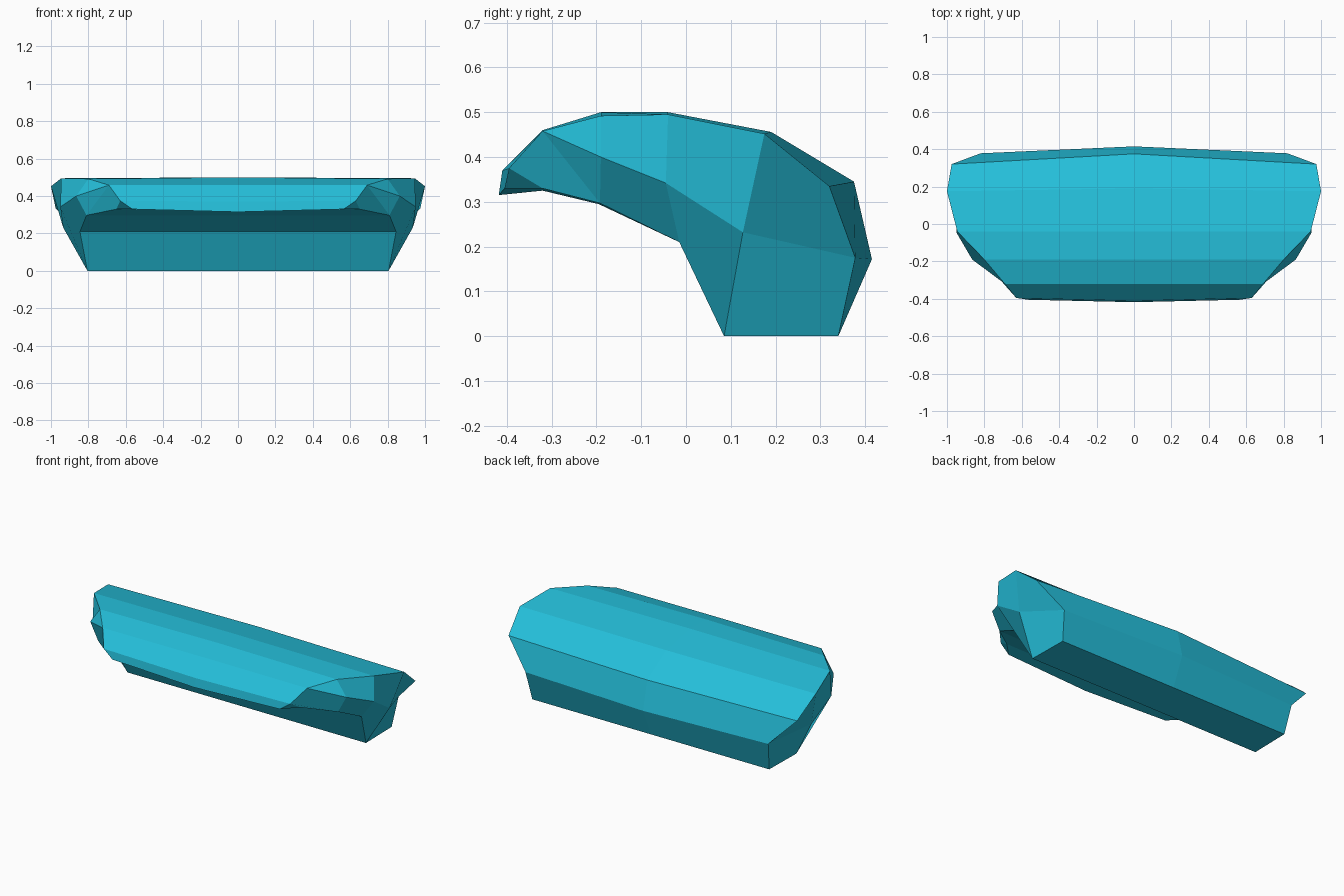
import bpy, bmesh
from mathutils import Matrix

if "Cube" in bpy.data.objects:
    bpy.data.objects.remove(bpy.data.objects["Cube"])

# Cross-section loop: end point (x, y, z) and centre-line point (y, z)
LOOP = [
    ((.805, .085, 0), (.085, 0)),            # 0 bottom front
    ((.845, -.015, .21), (-.015, .21)),
    ((.81, -.192, .297), (-.195, .295)),
    ((.65, -.32, .33), (-.32, .325)),
    ((.565, -.405, .33), (-.418, .315)),     # 4 front lip
    ((.63, -.395, .375), (-.41, .37)),
    ((.69, -.32, .458), (-.32, .46)),
    ((.80, -.19, .492), (-.19, .50)),        # 7 top
    ((.945, -.04, .495), (-.04, .50)),
    ((1.0, .175, .452), (.19, .456)),
    ((.975, .32, .335), (.375, .345)),
    ((.82, .378, .175), (.415, .172)),       # 11 back ridge
    ((.80, .34, 0), (.34, 0)),
]
# Points inside the faceted end, numbered 13 to 15
END = [(.935, .127, .232), (.95, -.045, .342), (.865, -.19, .40)]
A, B, C = 13, 14, 15
END_FACES = [(8, 9, A, B), (9, 10, 11, A), (11, 12, 0, A), (0, 1, B, A),
             (1, 2, C, B), (7, 8, B, C), (6, 7, C), (6, C, 2),
             (5, 6, 2, 3), (3, 4, 5)]

bm = bmesh.new()
ends = [bm.verts.new(e) for e, c in LOOP]
mids = [bm.verts.new((0, *c)) for e, c in LOOP]
caps = ends + [bm.verts.new(p) for p in END]

# Long strips from the centre to the end
n = len(LOOP)
for i in range(n):
    j = (i + 1) % n
    bm.faces.new((mids[i], mids[j], ends[j], ends[i]))
# Faceted end
for f in END_FACES:
    bm.faces.new([caps[k] for k in f])
# Other half
bmesh.ops.mirror(bm, geom=bm.verts[:] + bm.edges[:] + bm.faces[:],
                 matrix=Matrix.Identity(4), merge_dist=.0005, axis='X')
bmesh.ops.remove_doubles(bm, verts=bm.verts[:], dist=.0005)
bmesh.ops.recalc_face_normals(bm, faces=bm.faces[:])

mesh = bpy.data.meshes.new("curved_shell")
bm.to_mesh(mesh)
bm.free()
teal = bpy.data.materials.new("bright teal")
teal.diffuse_color = (.018, .52, .70, 1)
teal.use_nodes = True
teal.node_tree.nodes["Principled BSDF"].inputs["Base Color"].default_value = teal.diffuse_color
mesh.materials.append(teal)
bpy.context.collection.objects.link(bpy.data.objects.new("curved_shell", mesh))
